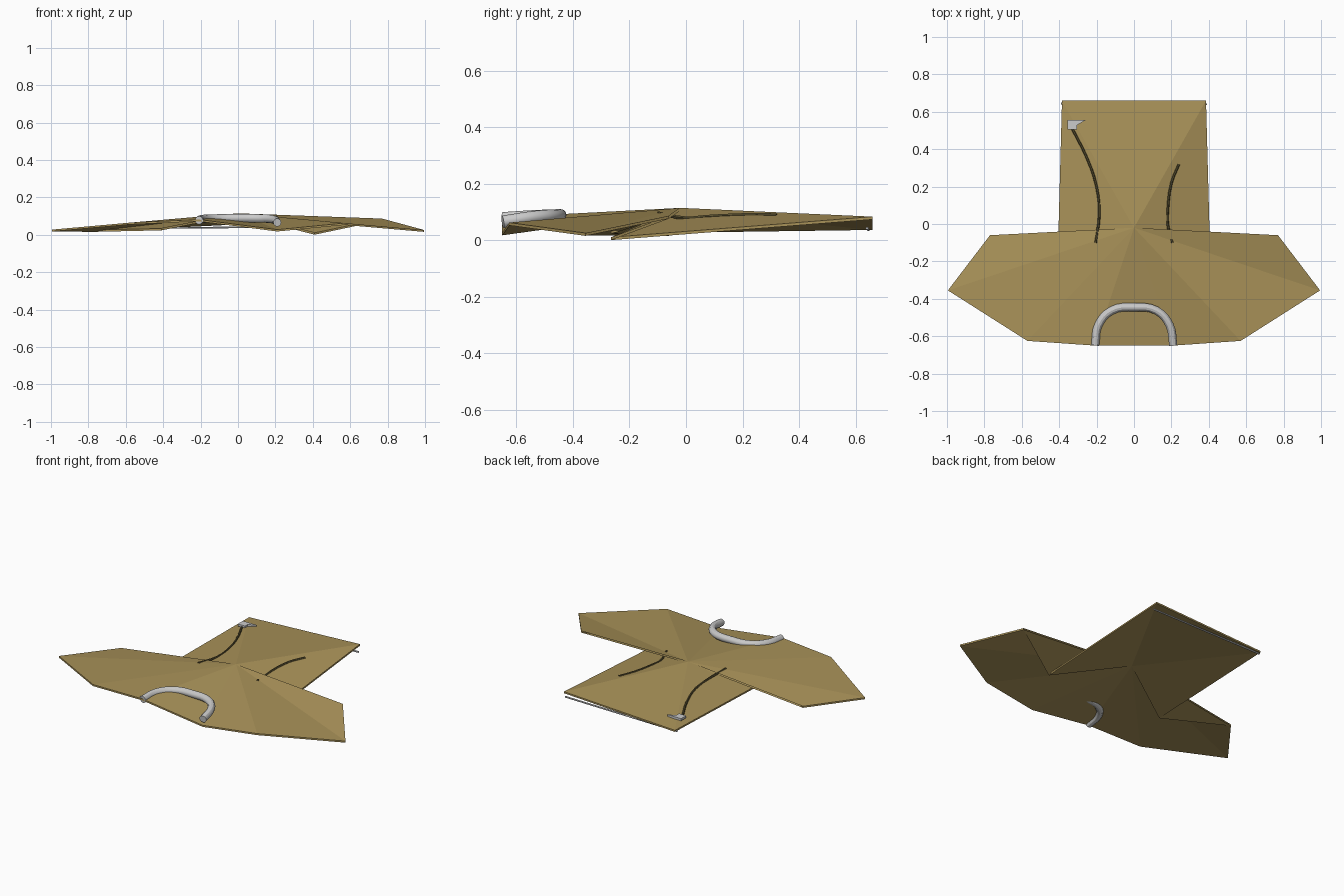
import bpy, bmesh
from mathutils import Vector
from mathutils.bvhtree import BVHTree

if "Cube" in bpy.data.objects:
    bpy.data.objects.remove(bpy.data.objects["Cube"])


def material(name, rgb):
    m = bpy.data.materials.new(name)
    m.diffuse_color = (*rgb, 1)
    m.use_nodes = True
    m.node_tree.nodes["Principled BSDF"].inputs["Base Color"].default_value = m.diffuse_color
    return m


def mesh_object(name, verts, faces, mat=None):
    me = bpy.data.meshes.new(name)
    me.from_pydata(verts, [], faces)
    bm = bmesh.new()
    bm.from_mesh(me)
    bmesh.ops.recalc_face_normals(bm, faces=bm.faces)
    bm.to_mesh(me)
    bm.free()
    ob = bpy.data.objects.new(name, me)
    bpy.context.collection.objects.link(ob)
    if mat:
        me.materials.append(mat)
    return ob


def tube(name, points, radius, sides, mat=None, steps=4):
    cu = bpy.data.curves.new(name, 'CURVE')
    cu.dimensions = '3D'
    cu.bevel_depth = radius
    cu.bevel_resolution = sides // 2 - 2
    cu.resolution_u = steps
    cu.use_fill_caps = True
    sp = cu.splines.new('BEZIER')
    sp.bezier_points.add(len(points) - 1)
    for bp, p in zip(sp.bezier_points, points):
        bp.co = p
        bp.handle_left_type = bp.handle_right_type = 'AUTO'
    ob = bpy.data.objects.new(name, cu)
    bpy.context.collection.objects.link(ob)
    bpy.ops.object.select_all(action='DESELECT')
    ob.select_set(True)
    bpy.context.view_layer.objects.active = ob
    bpy.ops.object.convert(target='MESH')
    ob = bpy.context.object
    if mat:
        ob.data.materials.clear()
        ob.data.materials.append(mat)
    bpy.ops.object.shade_smooth_by_angle()
    return ob


cloth = material("cloth", (0.40, 0.29, 0.10))
dark = material("dark_cord", (0.10, 0.08, 0.03))

# Garment sheet: fan around the chest, armpits folded under the sleeves
outline = [
    (-0.385, 0.66, 0.047), (0.385, 0.66, 0.084),                         # hem
    (0.41, -0.265, 0.011), (0.77, -0.06, 0.087), (0.995, -0.355, 0.026),  # right sleeve
    (0.57, -0.625, 0.063), (0.21, -0.65, 0.028),                         # right shoulder
    (-0.21, -0.65, 0.082), (-0.57, -0.625, 0.066),                       # left shoulder
    (-0.995, -0.355, 0.028), (-0.77, -0.06, 0.026), (-0.41, -0.265, 0.034)]
verts = [(0, -0.02, 0.115)] + outline
n = len(outline)
faces = [(0, (i + 1) % n + 1, i + 1) for i in range(n)]
surface = BVHTree.FromPolygons([Vector(v) for v in verts], faces)

# Thickness added straight down
low = [(x, y, z - 0.01) for x, y, z in verts]
k = len(verts)
back = [tuple(i + k for i in reversed(f)) for f in faces]
rim = [(i + 1, (i + 1) % n + 1, (i + 1) % n + 1 + k, i + 1 + k) for i in range(n)]
mesh_object("garment", verts + low, faces + back + rim, cloth)


def on_surface(x, y, lift=0.0):
    hit = surface.ray_cast(Vector((x, y, 1)), Vector((0, 0, -1)))[0]
    return (x, y, (hit.z if hit else 0.06) + lift)


# Drawn cords lying on the body
cords = {"left_cord": [(-0.33, 0.51), (-0.25, 0.35), (-0.2, 0.2), (-0.185, 0.06), (-0.205, -0.1)],
         "right_cord": [(0.24, 0.32), (0.2, 0.22), (0.18, 0.07), (0.18, 0.0), (0.205, -0.1)]}
for name, pts in cords.items():
    tube(name, [on_surface(x, y) for x, y in pts], 0.007, 6, dark, 3)

# Neck ring
neck = [(-0.208, -0.648, 0.078), (-0.19, -0.54, 0.085), (-0.12, -0.463, 0.088), (0, -0.445, 0.089),
        (0.12, -0.463, 0.088), (0.19, -0.54, 0.082), (0.21, -0.648, 0.066)]
tube("neck_ring", neck, 0.022, 12)

# Pointed tag at the end of the left cord
tag = [(-0.355, 0.555), (-0.355, 0.505), (-0.305, 0.505), (-0.305, 0.528), (-0.26, 0.555)]
m = len(tag)
tv = [(x, y, z) for z in (0.058, 0.072) for x, y in tag]
tf = [tuple(range(m)), tuple(range(m, 2 * m))]
tf += [(i, (i + 1) % m, (i + 1) % m + m, i + m) for i in range(m)]
mesh_object("tag", tv, tf)

# Thin rod under the hem
tube("hem_rod", [(-0.39, 0.645, 0.037), (0.39, 0.64, 0.043)], 0.005, 6, None, 1)
